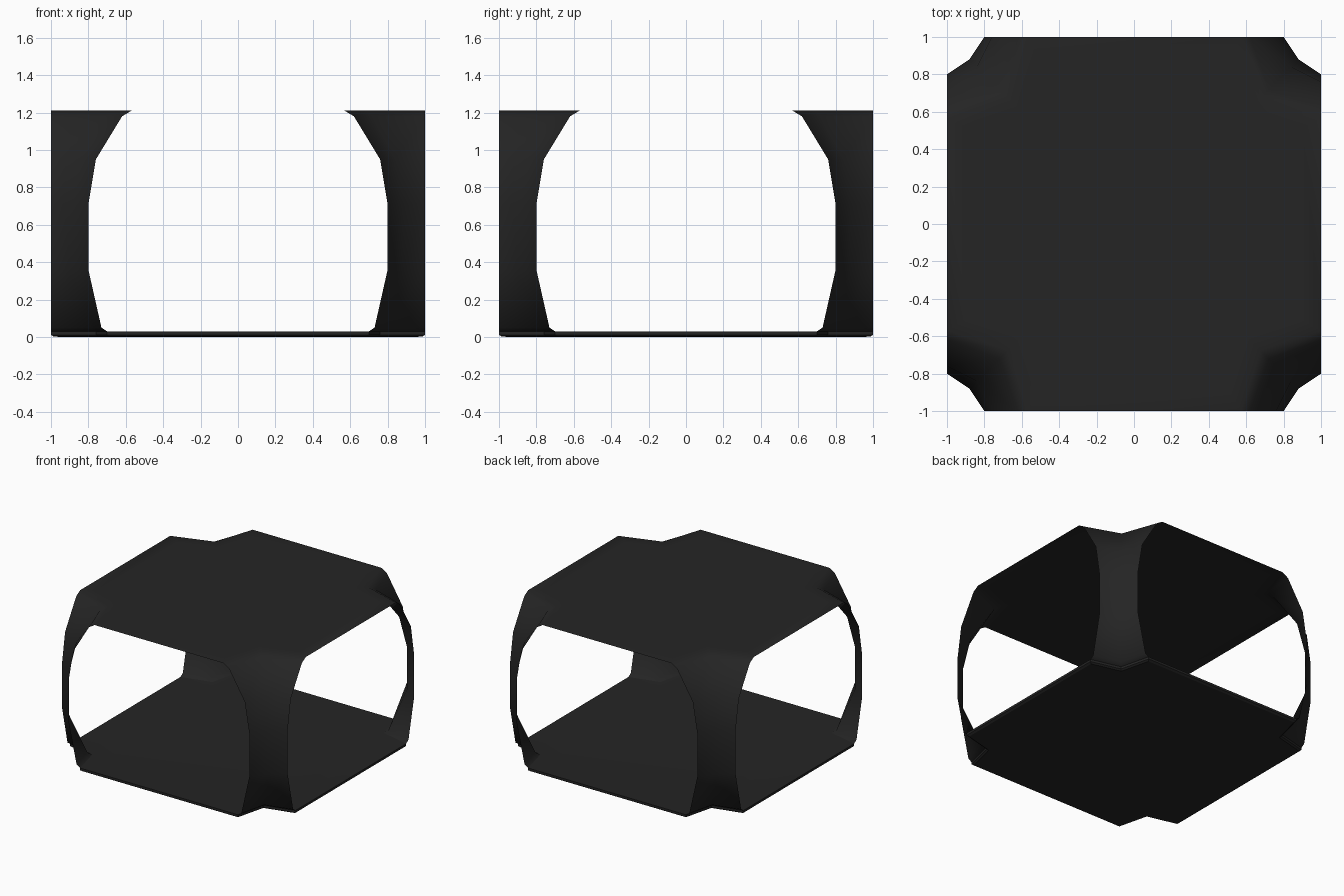
import bpy, bmesh, math

if "Cube" in bpy.data.objects:
    bpy.data.objects.remove(bpy.data.objects["Cube"])

mat = bpy.data.materials.new("charcoal black")
mat.diffuse_color = (0.018, 0.018, 0.018, 1)
mat.use_nodes = True
mat.node_tree.nodes["Principled BSDF"].inputs["Base Color"].default_value = mat.diffuse_color
mat.use_backface_culling = False


def ring(bm, e, n, z, s=1.0):
    """Square outline with a V notch in each corner (edge half-length e, notch point n)."""
    vs = []
    for k in range(4):
        c, d = round(math.cos(k * math.pi / 2)), round(math.sin(k * math.pi / 2))
        for x, y in ((1, e), (n, n), (e, 1)):
            vs.append(bm.verts.new((s * (x * c - y * d), s * (x * d + y * c), z)))
    return vs


def finish(bm, name, angle):
    bmesh.ops.recalc_face_normals(bm, faces=bm.faces)
    me = bpy.data.meshes.new(name)
    bm.to_mesh(me)
    bm.free()
    me.materials.append(mat)
    ob = bpy.data.objects.new(name, me)
    bpy.context.collection.objects.link(ob)
    bpy.context.view_layer.objects.active = ob
    ob.select_set(True)
    bpy.ops.object.shade_smooth_by_angle(angle=math.radians(angle))
    ob.select_set(False)


def bridge(bm, a, b, skip_sides=False):
    for i in range(12):
        if skip_sides and i % 3 == 2:      # the open window on each side
            continue
        j = (i + 1) % 12
        bm.faces.new((a[i], a[j], b[j], b[i]))


# Thin canopy: four notched corner posts flowing into the flat top
bm = bmesh.new()
profile = [(0.70, 0.76, 0.03), (0.73, 0.785, 0.05), (0.80, 0.88, 0.36), (0.80, 0.88, 0.71),
           (0.76, 0.84, 0.95), (0.62, 0.72, 1.18), (0.57, 0.675, 1.21)]
rings = [ring(bm, *p) for p in profile]
for a, b in zip(rings, rings[1:]):
    bridge(bm, a, b, True)
# top with a flat inner panel so the shading stays level
inner = ring(bm, 0.57, 0.675, 1.21, 0.9)
bridge(bm, rings[-1], inner)
bm.faces.new(inner)
finish(bm, "corner_posts_and_top", 80)

# Base tray: shallow slab with a slightly sunken floor and a chamfered underside
bm = bmesh.new()
levels = [(0.0, 0.86), (0.002, 0.985), (0.012, 1.0), (0.03, 1.0), (0.022, 0.86)]
rings = [ring(bm, 0.70, 0.76, z, s) for z, s in levels]
for a, b in zip(rings, rings[1:]):
    bridge(bm, a, b)
bm.faces.new(rings[0])
bm.faces.new(rings[-1])
finish(bm, "base_tray", 30)
